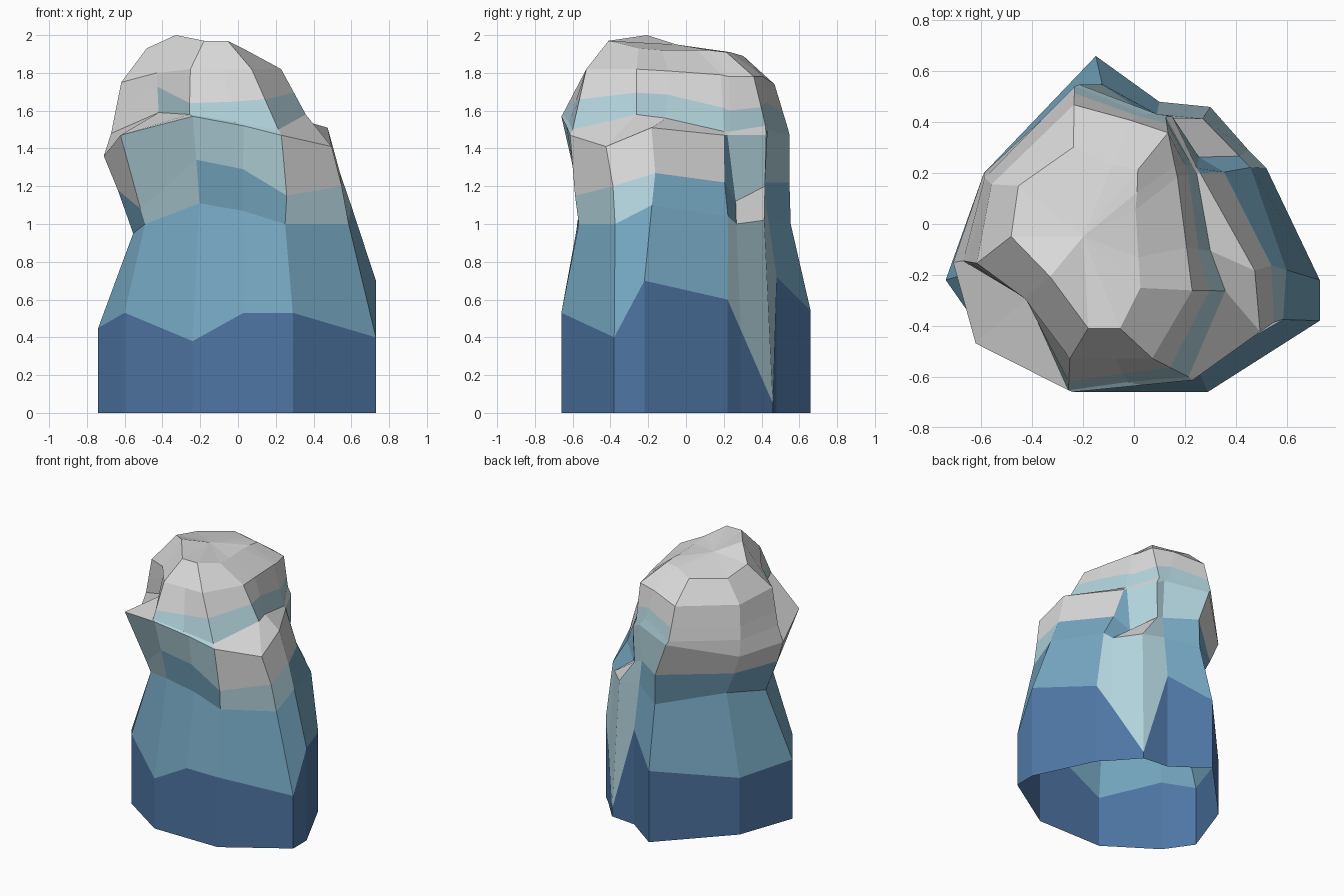
import bpy, bmesh
from mathutils import Vector


def srgb(h):
    c = [int(h[i:i + 2], 16) / 255 for i in (0, 2, 4)]
    return [v / 12.92 if v <= 0.04045 else ((v + 0.055) / 1.055) ** 2.4 for v in c] + [1]


# One material per rock layer, keyed by a letter
LAYERS = {"N": ("navy_rock", "4E76A4"), "S": ("steel_blue_rock", "76A8C2"),
          "P": ("pale_blue_rock", "B2D3DC"), "G": ("light_grey_rock", "DADADA")}
KEYS = list(LAYERS)
MATS = []
for name, code in LAYERS.values():
    m = bpy.data.materials.new(name)
    m.diffuse_color = srgb(code)
    MATS.append(m)

# Footprint corners, counter-clockwise from the front left
FOOT = [(-.24, -.66), (.03, -.66), (.29, -.66), (.73, -.38), (.73, -.22), (.52, .22), (.45, .29),
        (.30, .46), (.10, .48), (-.15, .66), (-.59, .20), (-.74, -.22), (-.60, -.42)]


def ring(scales, heights, cx=0, cy=0, nudge={}):
    """Footprint scaled per corner about a leaning centre, with a few corners nudged."""
    pts = [Vector((cx + x * s, cy + y * s, z)) for (x, y), s, z in zip(FOOT, scales, heights)]
    for i, (dx, dy) in nudge.items():
        pts[i] += Vector((dx, dy, 0))
    return pts


def loft(name, rings, colours, peak=None):
    """Skin rings bottom to top; one colour letter per sector of each layer."""
    bm = bmesh.new()
    vs = [[bm.verts.new(p) for p in r] for r in rings]
    n = len(FOOT)
    for lo, hi, row in zip(vs, vs[1:], colours):
        for i in range(n):
            j = (i + 1) % n
            f = bm.faces.new((lo[i], lo[j], hi[j], hi[i]))
            f.material_index = KEYS.index(row[i])
    if peak:
        top = bm.verts.new(peak)
        for i in range(n):
            f = bm.faces.new((vs[-1][i], vs[-1][(i + 1) % n], top))
            f.material_index = KEYS.index("G")
    me = bpy.data.meshes.new(name)
    bm.to_mesh(me)
    bm.free()
    for m in MATS:
        me.materials.append(m)
    ob = bpy.data.objects.new(name, me)
    bpy.context.collection.objects.link(ob)


# Lower body: upright foot, pinched neck, notch at the back right, flared rim
base = ring([1] * 13, [0] * 13)
waterline = ring([1] * 13, (.38, .53, .53, .40, .70, .60, .44, .05, .72, .54, .43, .45, .53))
neck = ring((.85, .85, .86, .83, .82, .92, .92, .90, .90, .84, .76, .75, .82),
            (1.11, 1.07, 1.0, 1.0, 1.1, 1.04, 1.0, 1.02, 1.05, 1.0, 1.02, .95, 1.0),
            nudge={3: (-.02, -.06), 5: (-.02, .02)})
mid = ring((.92, .90, .89, .78, .74, .70, .70, .80, .85, .83, .90, .86, .86),
           (1.34, 1.29, 1.15, 1.20, 1.27, 1.22, 1.12, 1.20, 1.22, 1.22, 1.2, 1.18, 1.08),
           nudge={3: (-.02, -.09), 5: (-.01, .05), 6: (-.06, .06), 7: (-.10, .05)})
rim = ring((1.0, .96, .93, .72, .65, .50, .55, .90, .90, .83, 1.0, .96, 1.07),
           (1.57, 1.52, 1.47, 1.41, 1.51, 1.47, 1.47, 1.47, 1.50, 1.47, 1.35, 1.36, 1.47),
           nudge={2: (-.04, 0), 3: (-.03, -.15), 4: (0, -.04), 5: (0, .09), 6: (0, .06), 7: (-.12, .01),
                  9: (-.09, 0), 11: (0, .06), 12: (.02, -.02)})
loft("cliff_body", [base, waterline, neck, mid, rim],
     ["N" * 13, "SSSSSPPPSSSSS", "SSPPSSGPSSSSP", "PPGGGSPPPGGGP"])

# Upper head: shelves step in from the rim, then a leaning domed top
step = ring((.99, .94, .91, .56, .48, .55, .62, .85, .90, .82, .91, .84, .65),
            (1.58, 1.54, 1.50, 1.58, 1.56, 1.49, 1.49, 1.52, 1.56, 1.50, 1.47, 1.48, 1.59), -.05,
            nudge={0: (.03, 0), 3: (0, -.05), 5: (.01, .08), 6: (0, .05), 7: (-.08, .03),
                   9: (-.06, 0), 11: (0, .04), 12: (.02, -.02)})
brow = ring((.80, .80, .80, .45, .42, .52, .58, .78, .85, .71, .78, .70, .60),
            (1.82, 1.82, 1.82, 1.82, 1.81, 1.79, 1.78, 1.78, 1.78, 1.74, 1.72, 1.75, 1.80), -.10,
            nudge={0: (.04, 0), 2: (-.06, 0), 3: (0, -.09), 5: (0, .07), 6: (0, .06), 9: (-.03, 0),
                   12: (.03, -.04)})
crown = ring((.50, .50, .50, .24, .23, .30, .36, .55, .65, .58, .55, .45, .35),
             (1.97, 1.97, 1.97, 1.93, 1.92, 1.92, 1.92, 1.91, 1.91, 1.89, 1.89, 1.93, 2.0), -.15, -.08,
             nudge={0: (.09, 0), 2: (-.05, 0), 3: (0, -.08), 5: (0, .07), 6: (0, .10), 7: (0, .04),
                    10: (.02, .12), 11: (0, .13), 12: (.03, .02)})
# Top edge of the pale layer, lowest at the front left corner
rise = {0: .25, 2: .5, 3: .48, 4: .5, 5: .42, 12: .65}
tint = [p.lerp(q, rise.get(i, .38)) for i, (p, q) in enumerate(zip(step, brow))]
loft("cliff_head", [rim, step, tint, brow, crown],
     ["PPGGGGGPPGGGG", "PPPPPPPPPGGGP", "G" * 13, "G" * 13], (-.2, -.05, 1.95))
